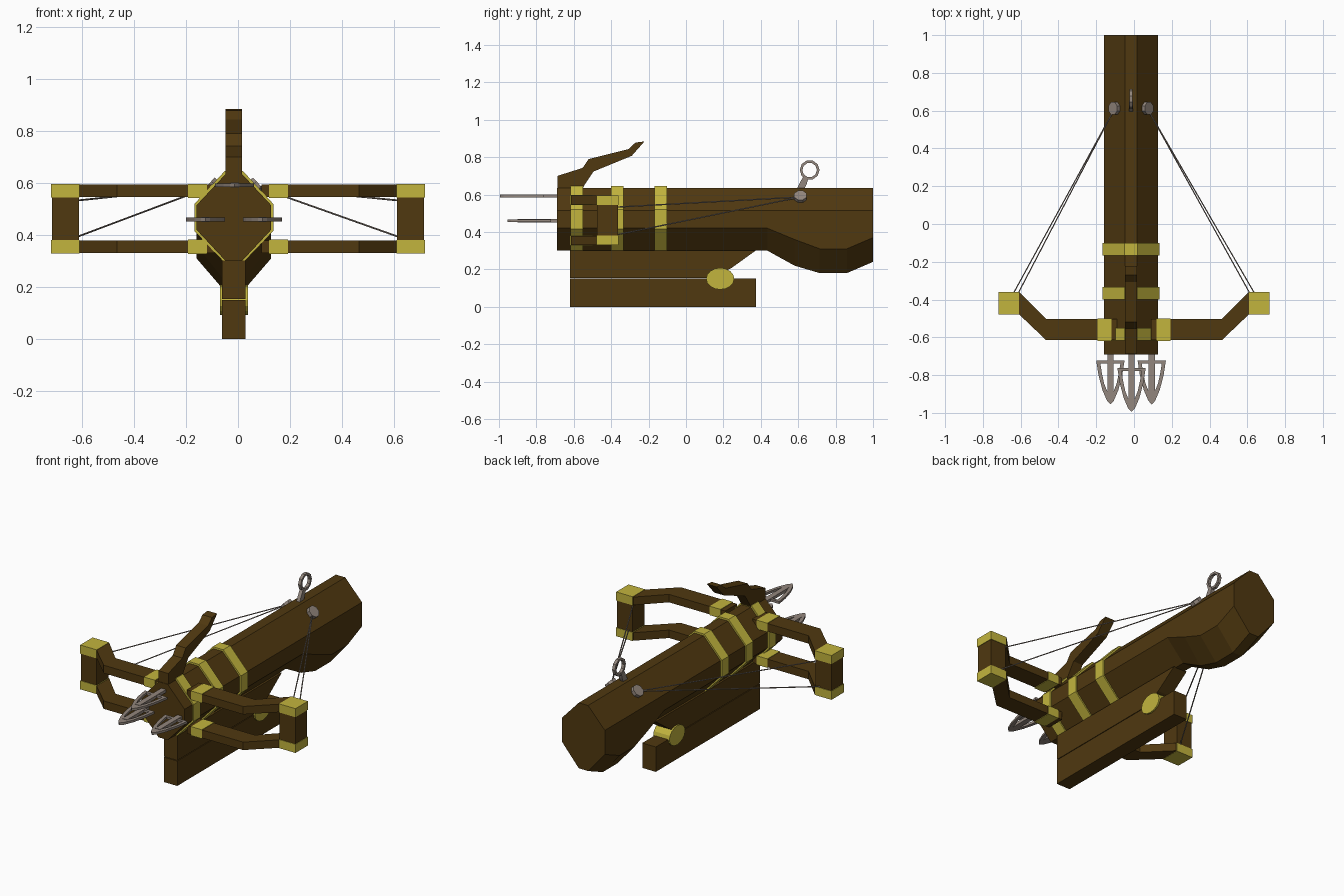
import bpy, bmesh, math
from mathutils import Vector

if "Cube" in bpy.data.objects:
    bpy.data.objects.remove(bpy.data.objects["Cube"])

CX = -0.016  # centre line of the stock


def material(name, rgb):
    m = bpy.data.materials.new(name)
    m.diffuse_color = (*rgb, 1)
    m.use_nodes = True
    m.node_tree.nodes["Principled BSDF"].inputs["Base Color"].default_value = m.diffuse_color
    return m


WOOD = material("dark wood", (0.080, 0.040, 0.005))
BRASS = material("yellow brass", (0.545, 0.462, 0.048))
STEEL = material("warm grey steel", (0.29, 0.24, 0.205))


def finish(name, bm, mat):
    bmesh.ops.recalc_face_normals(bm, faces=bm.faces[:])
    me = bpy.data.meshes.new(name)
    bm.to_mesh(me)
    bm.free()
    me.materials.append(mat)
    ob = bpy.data.objects.new(name, me)
    bpy.context.collection.objects.link(ob)
    return ob


def loft(name, rings, mat):
    """Skin a list of equal-length rings and cap both ends."""
    bm = bmesh.new()
    vs = [[bm.verts.new(p) for p in r] for r in rings]
    n = len(rings[0])
    for a, b in zip(vs, vs[1:]):
        for i in range(n):
            bm.faces.new((a[i], a[(i + 1) % n], b[(i + 1) % n], b[i]))
    bm.faces.new(vs[0])
    bm.faces.new(vs[-1])
    return finish(name, bm, mat)


def prism(name, pts, axis, lo, hi, mat):
    """Extrude a 2D outline along x (points are y,z) or z (points are x,y)."""
    def place(p, t):
        return (t, p[0], p[1]) if axis == "x" else (p[0], p[1], t)
    return loft(name, [[place(p, t) for p in pts] for t in (lo, hi)], mat)


def box(name, x, y, z, mat):
    return prism(name, [(x[0], y[0]), (x[1], y[0]), (x[1], y[1]), (x[0], y[1])], "z", z[0], z[1], mat)


def rod(name, a, b, r, sides, mat):
    a, b = Vector(a), Vector(b)
    q = (b - a).to_track_quat("Z", "Y")
    circ = [q @ Vector((r * math.cos(t), r * math.sin(t), 0))
            for t in (2 * math.pi * (i + .5) / sides for i in range(sides))]
    return loft(name, [[c + p for c in circ] for p in (a, b)], mat)


def octagon(y, low, bottom, top=0.635, w=0.143, t=0.031, high=0.515):
    half = [(t, bottom), (w, low), (w, high), (t, top)]
    return [(CX + x, y, z) for x, z in half] + [(CX - x, y, z) for x, z in reversed(half)]


# Stock with drooping butt
loft("stock", [octagon(*s) for s in [(-0.69, .42, .30), (0.435, .42, .30), (0.58, .36, .22),
     (0.715, .31, .18), (0.86, .31, .18), (1.0, .37, .24)]], WOOD)

# Brass bands around the stock
for i, y in enumerate((-0.617, -0.40, -0.168)):
    loft(f"stock_band_{i + 1}", [octagon(v, .416, .293, .646, .152, .035, .519)
                                 for v in (y, y + 0.067)], BRASS)

# Fore block, lower rail and pivot pin
gx = (CX - 0.045, CX + 0.045)
prism("fore_block", [(-.62, .154), (.13, .154), (.24, .205), (.375, .302), (-.62, .302)], "x", *gx, WOOD)
box("lower_rail", gx, (-.62, .375), (0, .15), WOOD)
prism("pivot_pin", [(.183 + .075 * math.cos(t), .15 + .058 * math.sin(t))
                    for t in (math.pi * i / 8 for i in range(16))], "x", CX - .054, CX + .054, BRASS)

# Lever on top
prism("top_lever", [(-.687, .62), (-.687, .70), (-.553, .742), (-.52, .79), (-.307, .843), (-.27, .878),
      (-.222, .884), (-.29, .807), (-.495, .723), (-.543, .65), (-.56, .62)],
      "x", CX - .032, CX + .032, WOOD)

# Bow limbs, end posts, pegs and strings on both sides
for side, s in (("left", -1), ("right", 1)):
    for level, z in (("lower", .33), ("upper", .545)):
        outline = [(.09, -.615), (.465, -.615), (.612, -.475), (.612, -.362), (.605, -.362),
                   (.465, -.503), (.09, -.503)]
        prism(f"{side}_{level}_limb", [(s * x, y) for x, y in outline], "z", z + .001, z + .049, WOOD)
        box(f"{side}_{level}_limb_band", (s * .12, s * .192), (-.619, -.5), (z - .002, z + .052), BRASS)
        box(f"{side}_{level}_post_cap", (s * .608, s * .718), (-.478, -.36), (z - .001, z + .051), BRASS)
    box(f"{side}_post", (s * .611, s * .715), (-.475, -.363), (.37, .55), WOOD)
    n = Vector((s * .73, 0, .68))
    base = Vector((CX + s * .07, .612, .572))
    rod(f"{side}_peg", base, base + n * .036, .036, 8, STEEL)
    tie = base + n * .022
    rod(f"{side}_upper_string", tie, (s * .615, -.37, .533), .0035, 6, STEEL)
    rod(f"{side}_lower_string", tie, (s * .64, -.37, .385), .0035, 6, STEEL)

# Sight ring and its stem
prism("sight_stem", [(.588, .62), (.607, .66), (.628, .698), (.655, .688), (.645, .655), (.628, .62)],
      "x", CX - .011, CX + .011, STEEL)
bm = bmesh.new()
loops = []
for i in range(10):
    t = 2 * math.pi * i / 10
    loops.append([bm.verts.new((CX + x, .661 + r * math.cos(t), .731 + r * math.sin(t)))
                  for x, r in ((-.009, .053), (.009, .053), (.009, .039), (-.009, .039))])
for i in range(10):
    a, b = loops[i], loops[(i + 1) % 10]
    for k in range(4):
        bm.faces.new((a[k], a[(k + 1) % 4], b[(k + 1) % 4], b[k]))
finish("sight_ring", bm, STEEL)

# Three open arrowheads with shafts
barb = [(0, -.722), (.075, -.722), (.063, -.80), (.042, -.88), (.018, -.936), (0, -.955),
        (0, -.895), (.017, -.885), (.033, -.845), (.045, -.79), (.053, -.739), (0, -.739)]
for name, x, dy, z in (("left", -.125, 0, .46), ("middle", -.013, -.04, .592), ("right", .094, 0, .46)):
    for s in (-1, 1):
        prism(f"{name}_arrow_barb_{'a' if s < 0 else 'b'}", [(x + s * px, py + dy) for px, py in barb],
              "z", z - .007, z + .007, STEEL)
    box(f"{name}_arrow_shaft", (x - .016, x + .016), (-.90 + dy, -.66), (z - .009, z + .009), STEEL)
